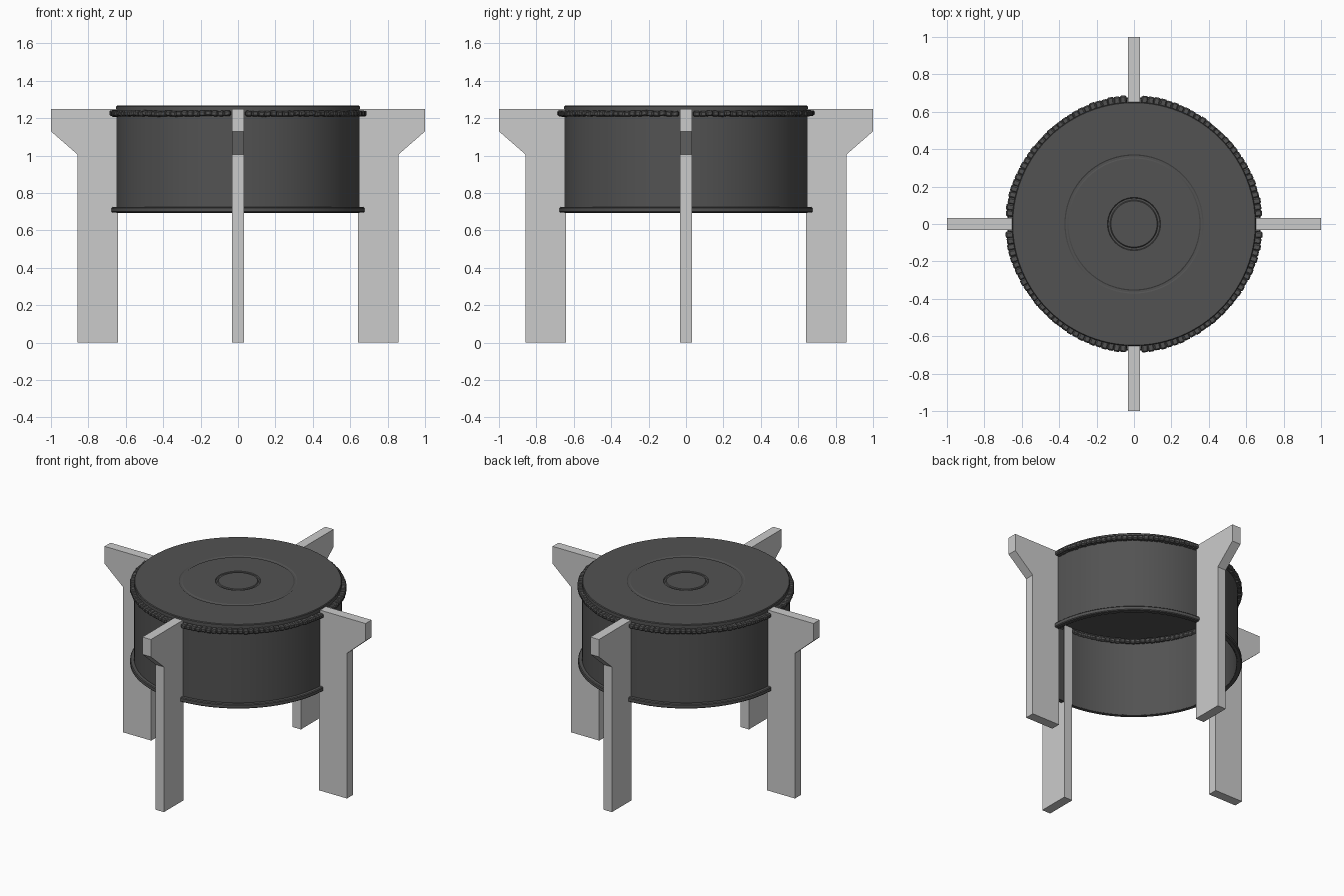
import bpy, bmesh, math, random
from mathutils import Matrix, Vector

if "Cube" in bpy.data.objects:
    bpy.data.objects.remove(bpy.data.objects["Cube"])

random.seed(4)


def material(name, value):
    m = bpy.data.materials.new(name)
    m.diffuse_color = (value, value, value, 1)
    m.use_nodes = True
    m.node_tree.nodes["Principled BSDF"].inputs["Base Color"].default_value = m.diffuse_color
    return m


DARK = material("dark grey", 0.085)
LIGHT = material("light grey", 0.6)


def finish(bm, name, mat, smooth=False):
    bmesh.ops.recalc_face_normals(bm, faces=bm.faces)
    me = bpy.data.meshes.new(name)
    bm.to_mesh(me)
    bm.free()
    me.materials.append(mat)
    ob = bpy.data.objects.new(name, me)
    bpy.context.collection.objects.link(ob)
    if smooth:
        bpy.ops.object.select_all(action='DESELECT')
        bpy.context.view_layer.objects.active = ob
        ob.select_set(True)
        bpy.ops.object.shade_smooth_by_angle(angle=math.radians(30))
    return ob


def lathe(name, profile, mat, closed=False, steps=96):
    """Spin an (r, z) profile around the z axis."""
    bm = bmesh.new()
    vs = [bm.verts.new((r, 0, z)) for r, z in profile]
    es = [bm.edges.new(p) for p in zip(vs, vs[1:])]
    if closed:
        es.append(bm.edges.new((vs[-1], vs[0])))
    bmesh.ops.spin(bm, geom=vs + es, cent=(0, 0, 0), axis=(0, 0, 1),
                   angle=2 * math.pi, steps=steps, use_duplicate=False)
    bmesh.ops.remove_doubles(bm, verts=bm.verts, dist=0.0005)
    return finish(bm, name, mat, True)


# drum: thin wall open at the bottom, closed top with shallow ring grooves
lathe("drum", [
    (0, 1.249), (0.646, 1.249), (0.646, 0.693), (0.652, 0.693),
    (0.652, 1.262), (0.648, 1.267),
    (0.372, 1.267), (0.366, 1.263), (0.356, 1.263), (0.35, 1.267),
    (0.142, 1.267), (0.138, 1.262), (0.128, 1.262), (0.123, 1.267),
    (0, 1.267)], DARK)

# flange around the bottom edge
lathe("bottom_rim", [(0.645, 0.695), (0.672, 0.695), (0.677, 0.70),
                     (0.677, 0.72), (0.672, 0.725), (0.645, 0.725)], DARK, True)

# chunky bead row below the lid, one run between each pair of legs
bm = bmesh.new()
PER_RUN = 29
gap = math.radians(3.5)
for q in range(4):
    for i in range(PER_RUN):
        t = (i + 0.5) / PER_RUN
        a = q * math.pi / 2 + gap + t * (math.pi / 2 - 2 * gap)
        r = 0.657 + 0.005 * math.cos(2 * math.pi * t) + random.uniform(-.002, .002)
        mat = (Matrix.Rotation(a, 4, 'Z')
               @ Matrix.Translation((r, 0, 1.225 + random.uniform(-.002, .002)))
               @ Matrix.Rotation(random.uniform(-.12, .12), 4, 'X')
               @ Matrix.Diagonal((0.052, 0.036, 0.03, 1)))
        cube = bmesh.ops.create_cube(bm, size=1, matrix=mat)
        edges = {e for v in cube["verts"] for e in v.link_edges}
        bmesh.ops.bevel(bm, geom=list(edges), offset=0.007, segments=1,
                        affect='EDGES')
finish(bm, "bead_row", DARK)

# four flat plate legs with flared heads
LEG = [(0.642, 0), (0.857, 0), (0.857, 1.005), (1.0, 1.13), (1.0, 1.25), (0.642, 1.25)]
for i, name in enumerate(("right_leg", "back_leg", "left_leg", "front_leg")):
    bm = bmesh.new()
    face = bm.faces.new([bm.verts.new((x, -0.0325, z)) for x, z in LEG])
    ext = bmesh.ops.extrude_face_region(bm, geom=[face])
    moved = [g for g in ext["geom"] if isinstance(g, bmesh.types.BMVert)]
    bmesh.ops.translate(bm, verts=moved, vec=Vector((0, 0.065, 0)))
    if not face.is_valid or len(bm.faces) < 8:
        bm.faces.new([v for v in bm.verts if v not in moved])
    bm.transform(Matrix.Rotation(i * math.pi / 2, 4, 'Z'))
    finish(bm, name, LIGHT)
